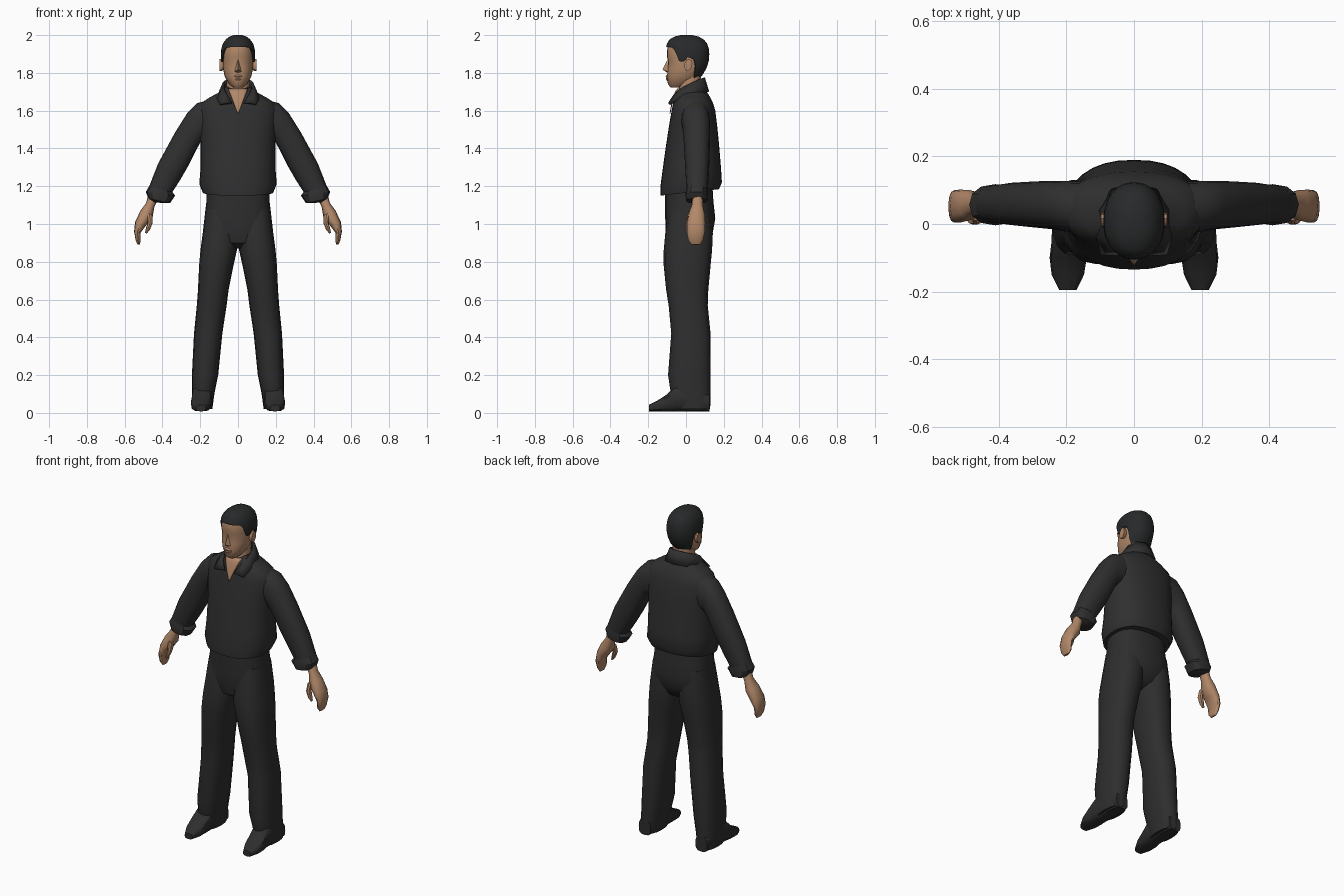
import bpy, bmesh, math
from mathutils import Vector as V


def material(name, rgb):
    m = bpy.data.materials.new(name)
    m.diffuse_color = (*rgb, 1)
    return m


SHIRT = material("shirt charcoal", (0.029, 0.029, 0.030))
PANTS = material("trouser charcoal", (0.027, 0.027, 0.027))
HAIR = material("hair black", (0.021, 0.022, 0.023))
SKIN = material("skin tan", (0.44, 0.245, 0.14))


def make(name, verts, faces, mat, thick=0, smooth=40):
    me = bpy.data.meshes.new(name)
    me.from_pydata([tuple(v) for v in verts], [], faces)
    bm = bmesh.new()
    bm.from_mesh(me)
    bmesh.ops.recalc_face_normals(bm, faces=bm.faces)
    bm.to_mesh(me)
    bm.free()
    me.materials.append(mat)
    ob = bpy.data.objects.new(name, me)
    bpy.context.collection.objects.link(ob)
    if thick:
        s = ob.modifiers.new("thickness", "SOLIDIFY")
        s.thickness, s.offset = thick, 0
    bpy.ops.object.select_all(action="DESELECT")
    ob.select_set(True)
    bpy.context.view_layer.objects.active = ob
    bpy.ops.object.shade_smooth_by_angle(angle=math.radians(smooth))
    return ob


def spow(t, e):
    return math.copysign(abs(t) ** (2 / e), t)


def ring(c, u, v, n, e):
    c, u, v = V(c), V(u), V(v)
    angles = [2 * math.pi * i / n for i in range(n)]
    return [c + u * spow(math.sin(a), e) - v * spow(math.cos(a), e) for a in angles]


def loft(name, rings, mat, smooth=40):
    n, m = len(rings[0]), len(rings)
    faces = [(j * n + i, j * n + (i + 1) % n, (j + 1) * n + (i + 1) % n, (j + 1) * n + i)
             for j in range(m - 1) for i in range(n)]
    faces += [tuple(range(n)), tuple(range((m - 1) * n, m * n))]
    return make(name, [p for r in rings for p in r], faces, mat, 0, smooth)


def pair(name, rings, mat, smooth=40):
    for side, s in (("left", 1), ("right", -1)):
        loft(f"{side}_{name}", [[V((p.x * s, p.y, p.z)) for p in r] for r in rings], mat, smooth)


def level(z, x0, x1, y0, y1, n=16, e=2.4):
    """Horizontal section from its extents."""
    return ring(((x0 + x1) / 2, (y0 + y1) / 2, z), ((x1 - x0) / 2, 0, 0), (0, (y1 - y0) / 2, 0), n, e)


def limb(rows, n=12, e=2.3):
    """Sections from upper and lower outline points (x, z) and depth range."""
    out = []
    for ux, uz, lx, lz, y0, y1 in rows:
        out.append(ring(((ux + lx) / 2, (y0 + y1) / 2, (uz + lz) / 2),
                        ((ux - lx) / 2, 0, (uz - lz) / 2), (0, (y1 - y0) / 2, 0), n, e))
    return out


def sample(table, z):
    """Interpolate a table of rows whose first entry is height."""
    z = min(max(z, table[0][0]), table[-1][0])
    for a, b in zip(table, table[1:]):
        if z <= b[0]:
            t = (z - a[0]) / (b[0] - a[0])
            return [p + (q - p) * t for p, q in zip(a, b)]


# Shirt body: height, half width, front, back
TORSO = [(1.165, .187, -.135, .175), (1.21, .205, -.135, .19), (1.30, .198, -.122, .185),
         (1.42, .198, -.105, .175), (1.52, .205, -.09, .165), (1.60, .21, -.076, .155),
         (1.64, .195, -.068, .143), (1.67, .15, -.06, .128), (1.70, .095, -.05, .11),
         (1.725, .07, -.03, .09)]
rings = [level(z, -w, w, a, b, 32, 2.3) for z, w, a, b in TORSO]
for k in (0, 1):
    for p in rings[k]:
        p.z += .11 * p.y * (1 - .5 * k)
loft("shirt_body", rings, SHIRT)

# Open neckline: thin skin panel following the chest
verts, faces = [], []
ROWS, COLS = 8, 6
for j in range(ROWS + 1):
    z = 1.585 + .13 * j / ROWS
    _, w, a, b = sample(TORSO, z)
    for i in range(COLS + 1):
        x = (2 * i / COLS - 1) * (.002 + .05 * j / ROWS)
        y = (a + b) / 2 - (b - a) / 2 * (1 - (abs(x) / w) ** 2.3) ** (1 / 2.3) - .006
        verts.append((x, y, z))
for j in range(ROWS):
    for i in range(COLS):
        k = j * (COLS + 1) + i
        faces.append((k, k + 1, k + COLS + 2, k + COLS + 1))
make("open_neckline", verts, faces, SKIN, .005)

# Folded collar: top edge and bottom edge, from centre back to the front point
TOP = [(0, .095, 1.775), (.05, .08, 1.77), (.075, .035, 1.75), (.076, -.02, 1.72),
       (.058, -.06, 1.685), (.032, -.08, 1.64)]
LOW = [(0, .118, 1.70), (.065, .10, 1.695), (.105, .04, 1.68), (.11, -.035, 1.665),
       (.097, -.088, 1.633), (.05, -.09, 1.64)]


def both(edge):
    return [(-x, y, z) for x, y, z in reversed(edge[1:])] + edge


n = 2 * len(TOP) - 1
make("collar", both(TOP) + both(LOW), [(i, i + 1, n + i + 1, n + i) for i in range(n - 1)],
     SHIRT, .01, 30)

# Sleeves and rolled cuffs
pair("sleeve", limb([(.12, 1.665, .12, 1.45, -.03, .125), (.217, 1.64, .195, 1.44, -.022, .127),
                     (.27, 1.585, .222, 1.39, -.015, .128), (.333, 1.485, .262, 1.31, -.01, .126),
                     (.423, 1.32, .305, 1.235, -.003, .122), (.47, 1.20, .35, 1.165, .003, .115)], 16), SHIRT)
pair("cuff", limb([(.462, 1.215, .355, 1.18, .006, .112), (.488, 1.17, .333, 1.15, -.004, .118),
                   (.475, 1.135, .36, 1.11, 0, .114), (.445, 1.115, .385, 1.11, .02, .095)]), SHIRT, 30)

# Hands with thumbs
pair("hand", limb([(.472, 1.17, .42, 1.14, .035, .088), (.487, 1.11, .443, 1.09, .03, .09),
                   (.517, 1.07, .452, 1.035, .012, .10), (.545, 1.01, .485, .995, .004, .102),
                   (.55, .96, .515, .955, .004, .10), (.542, .915, .515, .91, .012, .09),
                   (.533, .892, .522, .89, .03, .075)]), SKIN)
pair("thumb", limb([(.485, 1.06, .452, 1.045, .01, .045), (.478, 1.01, .452, 1.005, -.002, .03),
                    (.488, .975, .466, .97, -.002, .024), (.493, .952, .483, .95, .003, .018)], 8), SKIN)

# Trousers: hips and two legs
loft("trouser_hips", [level(z, -w, w, a, b, 24, 2.5) for z, w, a, b in
                      [(.87, .03, -.05, .06), (.90, .12, -.095, .115), (.96, .178, -.108, .143),
                       (1.03, .178, -.11, .155), (1.12, .167, -.11, .145), (1.20, .165, -.11, .14)]], PANTS)
pair("trouser_leg", [level(*r) for r in
                     [(1.08, 0, .172, -.09, .13), (.95, 0, .187, -.11, .142), (.86, .006, .199, -.118, .138),
                      (.78, .024, .206, -.118, .13), (.65, .05, .212, -.105, .118),
                      (.57, .06, .218, -.092, .115), (.42, .083, .233, -.078, .13),
                      (.20, .105, .244, -.095, .13), (.10, .125, .244, -.08, .13),
                      (.02, .136, .242, -.06, .128)]], PANTS)

# Shoes: sections along the length
pair("shoe", [ring((x, y, .008 + h / 2), (w, 0, 0), (0, 0, h / 2), 12, 3) for y, x, w, h in
              [(.125, .19, .04, .09), (.05, .19, .052, .13), (-.05, .191, .053, .14),
               (-.10, .195, .055, .09), (-.15, .196, .048, .058), (-.195, .196, .026, .035)]], PANTS)

# Neck and head: height, half width, front, back
HEAD = [(1.722, .025, -.08, 0), (1.74, .046, -.096, .035), (1.78, .07, -.1, .075),
        (1.82, .079, -.098, .10), (1.86, .082, -.094, .113), (1.885, .083, -.101, .116),
        (1.92, .081, -.1, .114), (1.95, .073, -.095, .104), (1.975, .054, -.078, .082),
        (1.987, .034, -.05, .055), (1.992, .012, -.02, .025)]
loft("neck", [level(z, -w, w, a, b) for z, w, a, b in
              [(1.64, .07, -.05, .08), (1.70, .06, -.04, .075), (1.80, .06, -.03, .08)]], SKIN)
loft("head", [level(z, -w, w, a, b, 24, 2.2) for z, w, a, b in HEAD], SKIN)
make("nose", [(0, -.098, 1.872), (-.019, -.095, 1.806), (.019, -.095, 1.806), (0, -.124, 1.818),
              (0, -.095, 1.798)], [(0, 1, 3), (0, 3, 2), (1, 4, 3), (4, 2, 3), (0, 2, 4, 1)], SKIN, 0, 20)
loft("mouth", [ring((0, -.097, z), (w, 0, 0), (0, d, 0), 10, 2) for z, w, d in
               [(1.79, .012, .003), (1.782, .022, .011), (1.774, .024, .007), (1.768, .02, .010),
                (1.758, .01, .004)]], SKIN, 20)
pair("ear", [ring((x, .012, 1.842), (0, r, 0), (0, .2 * r, 1.5 * r), 10, 2) for x, r in
             [(.07, .016), (.088, .021), (.098, .021), (.099, .012)]], SKIN)

# Hair: shell over the skull with a hairline that depends on direction
LINE = [(0, 1.938), (45, 1.935), (58, 1.92), (66, 1.865), (80, 1.855), (88, 1.885),
        (108, 1.87), (118, 1.80), (135, 1.76), (180, 1.745)]
N, STEPS = 48, 9
columns = []
for i in range(N):
    a = 2 * math.pi * i / N
    z0 = sample(LINE, math.degrees(min(a, 2 * math.pi - a)))[1]
    col = []
    for j in range(-1, STEPS + 1):
        t = max(j, 0) / STEPS
        z = z0 + (1.992 - z0) * (1 - (1 - t) ** 1.6)
        _, w, f, b = sample(HEAD, z)
        off = .008 if j >= 0 else -.006
        col.append(V(((w + off) * spow(math.sin(a), 2.2),
                      (f + b) / 2 - ((b - f) / 2 + off) * spow(math.cos(a), 2.2),
                      z + .008 * t)))
    columns.append(col)
loft("hair", [list(r) for r in zip(*columns)], HAIR)
